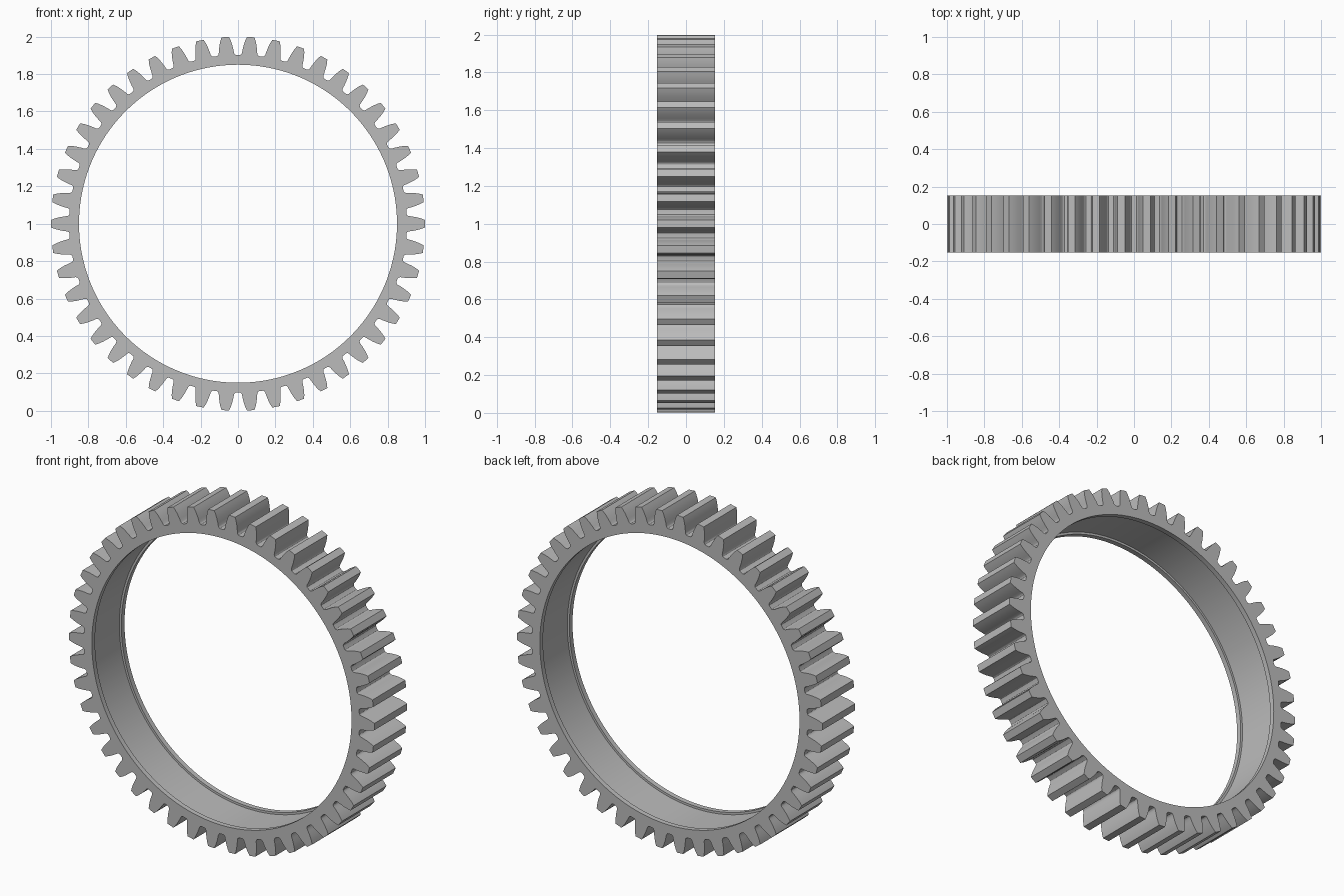
import bpy, bmesh, math

cube = bpy.data.objects.get("Cube")
if cube:
    bpy.data.objects.remove(cube, do_unlink=True)

TEETH = 46
HALF_DEPTH = 0.153
BORE = 0.85
GROOVE = 0.863
LIP = 0.03
PITCH = math.tau / TEETH

# Half tooth flank: (half width, radius) from tip down to root fillet
FLANK = [(0.02, 1.0), (0.028, 0.98), (0.0345, 0.955), (0.039, 0.93),
         (0.041, 0.914), (0.044, 0.907), (0.049, 0.903)]


def tooth_outline():
    """Polar points (angle, radius) around the whole toothed rim."""
    half = [(w / r, r) for w, r in FLANK]
    tooth = [(-a, r) for a, r in reversed(half)] + [(0, 1.0)] + half + [(PITCH / 2, 0.902)]
    return [(i * PITCH + a, r) for i in range(TEETH) for a, r in tooth]


outline = tooth_outline()
bm = bmesh.new()


def add_loop(y, radius=None):
    """A closed loop at depth y: a circle, or the toothed outline if no radius."""
    return [bm.verts.new(((radius or r) * math.cos(a), y, 1 + (radius or r) * math.sin(a)))
            for a, r in outline]


# Cross-section walked around: toothed rim, back face, lip, groove, lip, front face
d, g = HALF_DEPTH, HALF_DEPTH - LIP
section = [(-d, None), (d, None), (d, BORE), (g, BORE), (g, GROOVE),
           (-g, GROOVE), (-g, BORE), (-d, BORE)]
loops = [add_loop(y, r) for y, r in section]
count = len(outline)
for k, a in enumerate(loops):
    b = loops[(k + 1) % len(loops)]
    for i in range(count):
        j = (i + 1) % count
        bm.faces.new((a[i], a[j], b[j], b[i]))
bmesh.ops.recalc_face_normals(bm, faces=bm.faces)

mesh = bpy.data.meshes.new("ring_gear")
bm.to_mesh(mesh)
bm.free()

# Plain grey metal
GREY = (0.5, 0.5, 0.5, 1)
mat = bpy.data.materials.new("grey_metal")
mat.use_nodes = True
mat.diffuse_color = GREY
mat.node_tree.nodes["Principled BSDF"].inputs["Base Color"].default_value = GREY
mesh.materials.append(mat)

gear = bpy.data.objects.new("ring_gear", mesh)
bpy.context.collection.objects.link(gear)
bpy.context.view_layer.objects.active = gear
gear.select_set(True)
bpy.ops.object.shade_smooth_by_angle(angle=math.radians(30))
